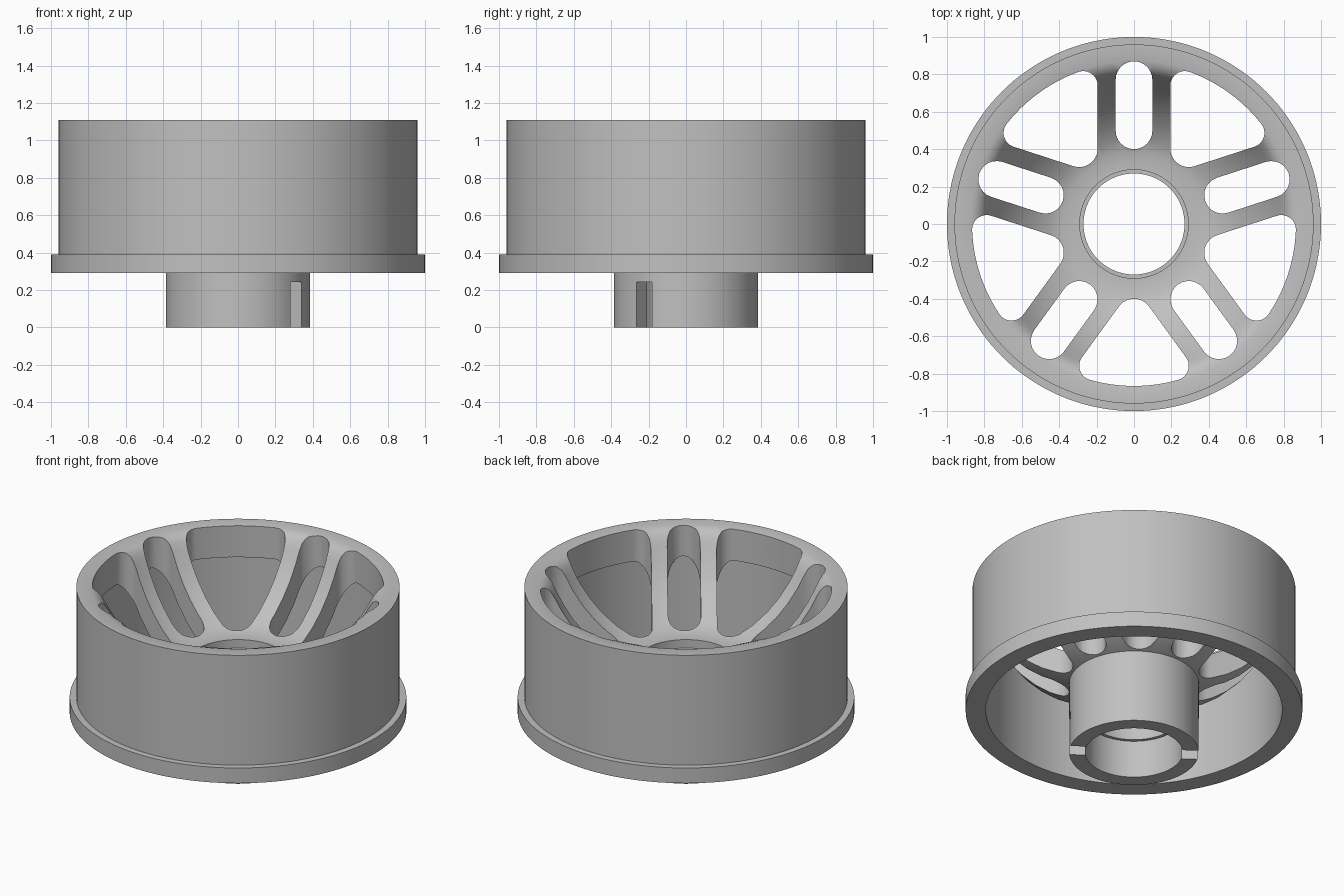
import bpy, bmesh
from math import sin, cos, pi, radians, asin
from mathutils import Vector, Matrix

cube = bpy.data.objects.get("Cube")
if cube:
    bpy.data.objects.remove(cube, do_unlink=True)

metal = bpy.data.materials.new("light_grey_metal")
metal.use_nodes = True
grey = (0.53, 0.53, 0.53, 1)
metal.diffuse_color = grey
metal.node_tree.nodes["Principled BSDF"].inputs["Base Color"].default_value = grey


def make_object(name, bm):
    bmesh.ops.recalc_face_normals(bm, faces=bm.faces)
    mesh = bpy.data.meshes.new(name)
    bm.to_mesh(mesh)
    bm.free()
    mesh.materials.append(metal)
    obj = bpy.data.objects.new(name, mesh)
    bpy.context.collection.objects.link(obj)
    return obj


def lathe(name, profile, steps=144):
    bm = bmesh.new()
    rings = [[bm.verts.new((r * cos(2 * pi * i / steps), r * sin(2 * pi * i / steps), z))
              for i in range(steps)] for r, z in profile]
    for a, b in zip(rings, rings[1:] + rings[:1]):
        for i in range(steps):
            j = (i + 1) % steps
            bm.faces.new((a[i], a[j], b[j], b[i]))
    return make_object(name, bm)


def arc(cx, cy, r, start, end, n=12):
    return [Vector((cx + r * cos(start + (end - start) * i / n),
                    cy + r * sin(start + (end - start) * i / n))) for i in range(n + 1)]


def add_prism(bm, outline, angle, bottom, top):
    turn = Matrix.Rotation(angle, 3, 'Z')
    low = [bm.verts.new(turn @ Vector((p.x, p.y, bottom))) for p in outline]
    high = [bm.verts.new(turn @ Vector((p.x, p.y, top))) for p in outline]
    bm.faces.new(low[::-1])
    bm.faces.new(high)
    for i in range(len(low)):
        j = (i + 1) % len(low)
        bm.faces.new((low[i], low[j], high[j], high[i]))


# Wheel section: bore with inner lip, dished face, rim, barrel, flange, hub
dish_top = [(.38, .63), (.45, .655), (.53, .705), (.61, .775), (.68, .855), (.74, .945),
            (.785, 1.03), (.808, 1.07), (.835, 1.097), (.872, 1.11)]
dish_under = [(.88, .925), (.81, .81), (.73, .70), (.64, .61), (.55, .545), (.46, .50), (.385, .475)]
bore = [(.29, 0), (.29, .245), (.27, .245), (.27, .575), (.29, .575), (.29, .63)]
barrel = [(.96, 1.11), (.96, .39), (1, .39), (1, .29), (.88, .29)]
wheel = lathe("wheel", bore + dish_top + barrel + dish_under + [(.385, 0)])

# Straight slot splitting each spoke in two
slot_r = .098
slot = arc(.87 - slot_r, 0, slot_r, -pi / 2, pi / 2) + arc(.40 + slot_r, 0, slot_r, pi / 2, 3 * pi / 2)

# Wide rounded opening between spokes, sides parallel to the spokes
half = pi / 5
tip_r, corner_r, rim_r, offset = .10, .078, .866, .194
reach = rim_r - corner_r
swing = half - asin((offset + corner_r) / reach)
cx, cy = reach * cos(swing), reach * sin(swing)
side = half + pi / 2
opening = (arc(0, 0, rim_r, -swing, swing)
           + arc(cx, cy, corner_r, swing, side)[1:]
           + arc(.50, 0, tip_r, side, 2 * pi - side, 16)
           + arc(cx, -cy, corner_r, -side, -swing)[:-1])

bm = bmesh.new()
for k in range(5):
    spoke = pi / 2 + k * 2 * pi / 5
    add_prism(bm, slot, spoke, .35, 1.3)
    add_prism(bm, opening, spoke + half, .35, 1.3)
# Drive notch across the lower end of the hub
notch = [Vector((x, y)) for x, y in ((-.6, -.051), (.6, -.051), (.6, .051), (-.6, .051))]
add_prism(bm, notch, radians(-35.7), -.1, .243)
cutter = make_object("opening_cutter", bm)
cutter.hide_render = True

cut = wheel.modifiers.new("openings", 'BOOLEAN')
cut.operation = 'DIFFERENCE'
cut.solver = 'EXACT'
cut.object = cutter

bpy.ops.object.select_all(action='DESELECT')
wheel.select_set(True)
bpy.context.view_layer.objects.active = wheel
bpy.ops.object.modifier_apply(modifier=cut.name)
bpy.data.objects.remove(cutter, do_unlink=True)
bpy.ops.object.shade_smooth_by_angle(angle=radians(30))
